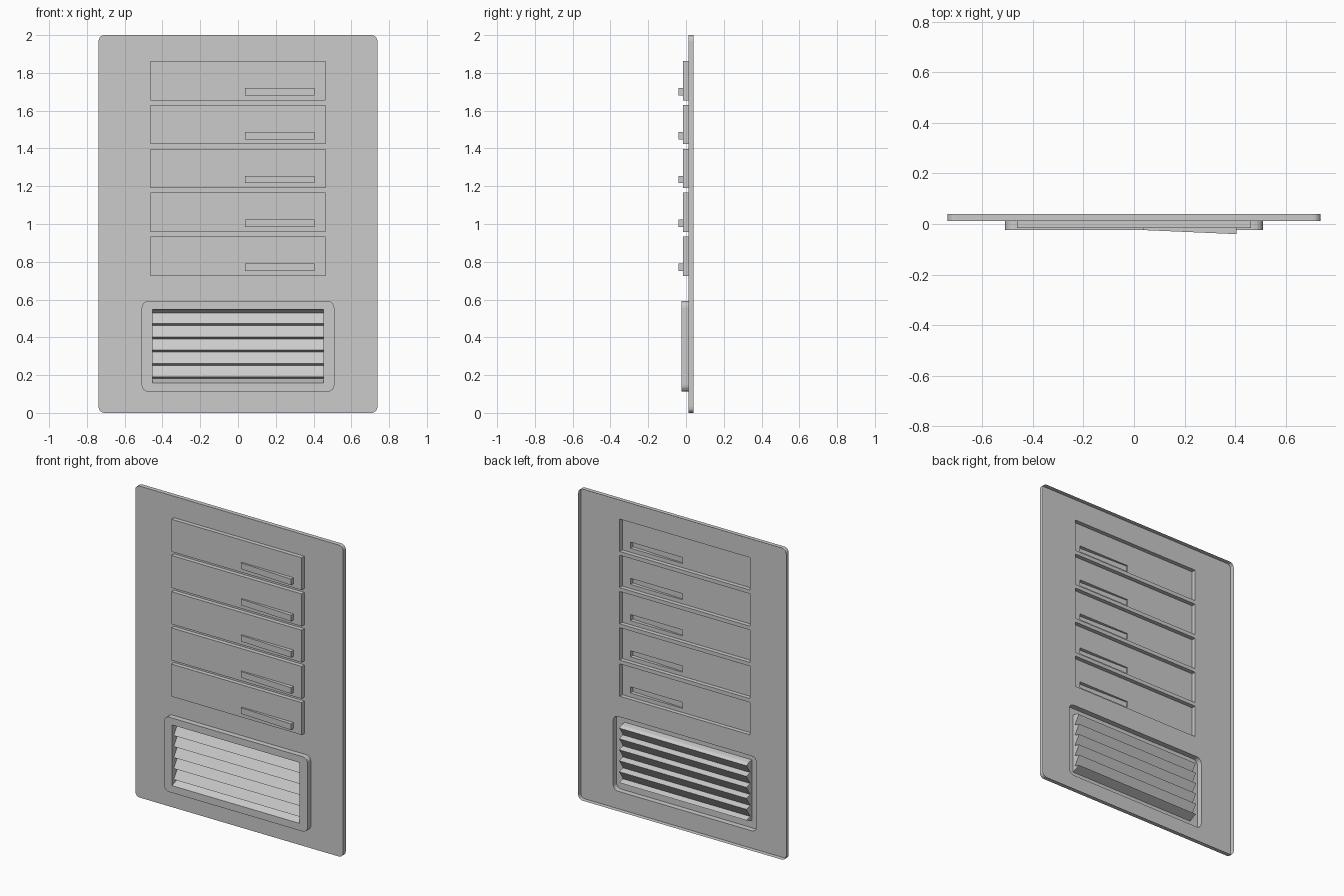
import bpy, bmesh, math

if "Cube" in bpy.data.objects:
    bpy.data.objects.remove(bpy.data.objects["Cube"])


def loop(bm, x0, x1, z0, z1, y, r=0.0, seg=4):
    """Ring of vertices for a (rounded) rectangle; y is a number or a function of x."""
    fy = y if callable(y) else (lambda x: y)
    pts = []
    if r:
        corners = [(x1 - r, z1 - r, 0), (x0 + r, z1 - r, 90),
                   (x0 + r, z0 + r, 180), (x1 - r, z0 + r, 270)]
        for cx, cz, a0 in corners:
            for i in range(seg + 1):
                a = math.radians(a0 + 90 * i / seg)
                pts.append((cx + r * math.cos(a), cz + r * math.sin(a)))
    else:
        pts = [(x1, z1), (x0, z1), (x0, z0), (x1, z0)]
    return [bm.verts.new((x, fy(x), z)) for x, z in pts]


def wall(bm, a, b):
    n = len(a)
    for i in range(n):
        j = (i + 1) % n
        bm.faces.new((a[i], a[j], b[j], b[i]))


def fill(bm, *loops):
    """Flat face bounded by the first loop, with the other loops as holes."""
    edges = []
    for lp in loops:
        for i, v in enumerate(lp):
            w = lp[(i + 1) % len(lp)]
            edges.append(bm.edges.get((v, w)) or bm.edges.new((v, w)))
    bmesh.ops.triangle_fill(bm, use_beauty=True, use_dissolve=False,
                            edges=edges, normal=(0, -1, 0))


def finish(bm, name):
    bmesh.ops.recalc_face_normals(bm, faces=bm.faces[:])
    if sum(f.normal.y * f.calc_area() for f in bm.faces) > 0:
        bmesh.ops.reverse_faces(bm, faces=bm.faces[:])
    me = bpy.data.meshes.new(name)
    bm.to_mesh(me)
    bm.free()
    ob = bpy.data.objects.new(name, me)
    bpy.context.collection.objects.link(ob)
    return ob


BACK, FRONT, DRAWER, FRAME = 0.04, 0.012, -0.015, -0.023
drawers = [(0.725 + 0.2325 * i, 0.933 + 0.2325 * i) for i in range(5)]
DX = (-0.463, 0.463)
HX = (0.037, 0.405)
VENT = (-0.51, 0.51, 0.112, 0.592)
HOLE = (-0.452, 0.452, 0.158, 0.548)

# Main panel: open-backed sheet with a rim and holes for the raised parts
bm = bmesh.new()
rim = loop(bm, -0.738, 0.738, 0, 2, BACK, 0.03)
face = loop(bm, -0.738, 0.738, 0, 2, FRONT, 0.03)
wall(bm, rim, face)
holes = [loop(bm, *DX, z0, z1, FRONT) for z0, z1 in drawers]
holes.append(loop(bm, *VENT, FRONT, 0.035))
fill(bm, face, *holes)
finish(bm, "panel")


# Drawers with wedge-shaped pulls, all hollow from behind
def pull_y(x):
    return -0.024 - 0.016 * (x - HX[0]) / (HX[1] - HX[0])


for i, (z0, z1) in enumerate(drawers):
    bm = bmesh.new()
    base = loop(bm, *DX, z0, z1, FRONT)
    front = loop(bm, *DX, z0, z1, DRAWER)
    wall(bm, base, front)
    pull_base = loop(bm, *HX, z0 + 0.026, z0 + 0.065, DRAWER)
    fill(bm, front, pull_base)
    pull = loop(bm, *HX, z0 + 0.026, z0 + 0.065, pull_y)
    wall(bm, pull_base, pull)
    bm.faces.new(pull)
    finish(bm, f"drawer_{i + 1}")

# Vent frame
bm = bmesh.new()
base = loop(bm, *VENT, FRONT, 0.035)
front = loop(bm, *VENT, FRAME, 0.035)
wall(bm, base, front)
fill(bm, front, loop(bm, *HOLE, FRAME))
finish(bm, "vent_frame")

# Vent louvres: sawtooth profile swept across the opening, with end walls
profile = [(FRAME, HOLE[3]), (0.012, 0.543), (0.03, 0.53)]
for i in range(5):
    z = 0.473 - 0.0705 * i
    profile += [(-0.006, z), (0.033, z - 0.01)]
profile.append((FRAME, HOLE[2]))
bm = bmesh.new()
left, right = [[bm.verts.new((x, y, z)) for y, z in profile] for x in HOLE[:2]]
for a, b, c, d in zip(left, left[1:], right[1:], right):
    bm.faces.new((a, b, c, d))
bm.faces.new(left)
bm.faces.new(right)
finish(bm, "vent_louvres")
